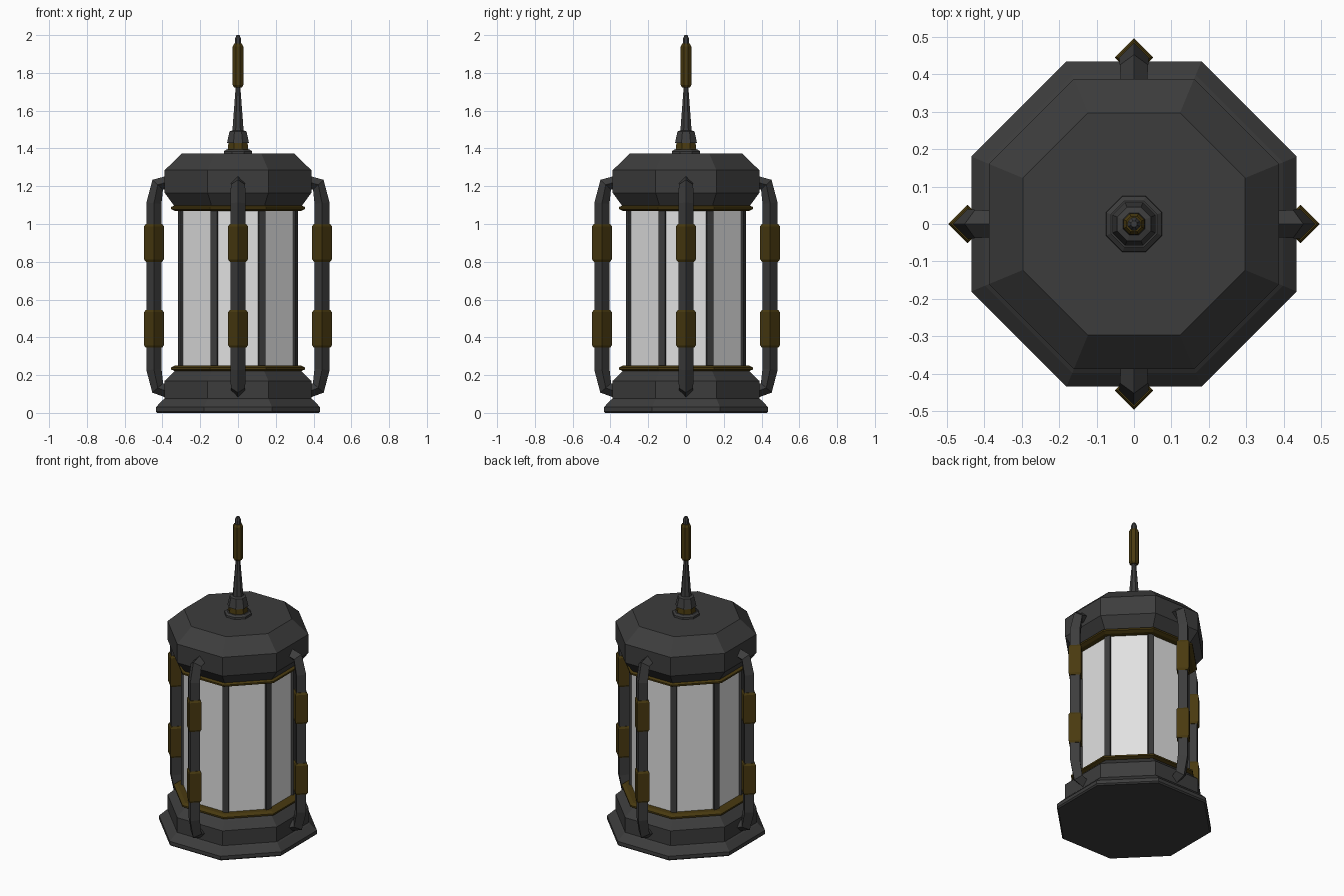
import bpy, bmesh, math
from mathutils import Vector

if "Cube" in bpy.data.objects:
    bpy.data.objects.remove(bpy.data.objects["Cube"])


def material(name, rgb):
    m = bpy.data.materials.new(name)
    m.diffuse_color = (*rgb, 1)
    m.use_nodes = True
    m.node_tree.nodes["Principled BSDF"].inputs["Base Color"].default_value = m.diffuse_color
    return m


IRON = material("dark iron", (0.046, 0.046, 0.046))
BRASS = material("aged brass", (0.066, 0.042, 0.005))
GLASS = material("pale glass", (0.75, 0.75, 0.75))


def rings_object(name, rings, mat):
    """Skin a list of vertex rings and cap both ends."""
    bm = bmesh.new()
    vs = [[bm.verts.new(p) for p in ring] for ring in rings]
    n = len(vs[0])
    for a, b in zip(vs, vs[1:]):
        for i in range(n):
            j = (i + 1) % n
            bm.faces.new((a[i], a[j], b[j], b[i]))
    bm.faces.new(vs[0][::-1])
    bm.faces.new(vs[-1])
    bmesh.ops.recalc_face_normals(bm, faces=bm.faces)
    me = bpy.data.meshes.new(name)
    bm.to_mesh(me)
    bm.free()
    me.materials.append(mat)
    ob = bpy.data.objects.new(name, me)
    bpy.context.collection.objects.link(ob)
    return ob


def octagon(name, profile, mat):
    """Eight-sided turned part; profile is (flat distance, z)."""
    k = 1 / math.cos(math.pi / 8)
    angles = [math.pi / 8 + i * math.pi / 4 for i in range(8)]
    return rings_object(name, [[(r * k * math.cos(a), r * k * math.sin(a), z)
                                for a in angles] for r, z in profile], mat)


def diamond_sweep(name, path, radii, turn, mat):
    """Diamond section swept along (distance, z) points, turned about z."""
    out = Vector((math.cos(turn), math.sin(turn), 0))
    side = Vector((-math.sin(turn), math.cos(turn), 0))
    up = Vector((0, 0, 1))
    pts = [out * d + up * z for d, z in path]
    rings = []
    for i, p in enumerate(pts):
        t = Vector((0, 0, 0))
        if i > 0:
            t += (p - pts[i - 1]).normalized()
        if i < len(pts) - 1:
            t += (pts[i + 1] - p).normalized()
        nrm = side.cross(t.normalized())
        r = radii[i]
        rings.append([p + nrm * r, p + side * r, p - nrm * r, p - side * r])
    return rings_object(name, rings, mat)


# Body
octagon("base", [(0.427, 0), (0.435, 0.008), (0.435, 0.03), (0.398, 0.068),
                 (0.388, 0.075), (0.388, 0.17), (0.345, 0.212), (0.33, 0.225)], IRON)
octagon("lower_trim", [(0.335, 0.222), (0.355, 0.23), (0.355, 0.24), (0.335, 0.25)], BRASS)
octagon("glass_panes", [(0.304, 0.235), (0.304, 1.085)], GLASS)
octagon("upper_trim", [(0.335, 1.07), (0.355, 1.08), (0.355, 1.09), (0.335, 1.098)], BRASS)
octagon("cap", [(0.335, 1.092), (0.388, 1.165), (0.388, 1.285), (0.297, 1.373)], IRON)

# Posts on the pane corners
for i in range(8):
    a = math.pi / 8 + i * math.pi / 4
    c, s = math.cos(a), math.sin(a)
    corners = [(0.30, -0.018), (0.335, -0.018), (0.335, 0.018), (0.30, 0.018)]
    rings_object("corner_post", [[(r * c - t * s, r * s + t * c, z) for r, t in corners]
                                 for z in (0.235, 1.085)], IRON)

# Side guards with brass sleeves
for i in range(4):
    turn = i * math.pi / 2
    diamond_sweep("side_guard", [(0.35, 0.105), (0.425, 0.132), (0.445, 0.23),
                                 (0.445, 1.11), (0.425, 1.208), (0.35, 1.228)],
                  [0.033, 0.038, 0.04, 0.04, 0.038, 0.033], turn, IRON)
    for z in (0.445, 0.9):
        diamond_sweep("guard_sleeve", [(0.445, z + d) for d in (-0.1, -0.088, 0.088, 0.1)],
                      [0.043, 0.052, 0.052, 0.043], turn, BRASS)

# Spire
octagon("spire_foot", [(0.076, 1.365), (0.074, 1.385), (0.062, 1.395)], IRON)
octagon("spire_ring", [(0.055, 1.39), (0.05, 1.435)], BRASS)
octagon("spire_collar", [(0.058, 1.43), (0.045, 1.49), (0.03, 1.495)], IRON)
octagon("spire_needle", [(0.03, 1.49), (0.012, 1.73)], IRON)
octagon("spire_grip", [(0.02, 1.722), (0.028, 1.735), (0.028, 1.94), (0.02, 1.955)], BRASS)
octagon("spire_tip", [(0.017, 1.95), (0.017, 1.98), (0.008, 2.0)], IRON)
